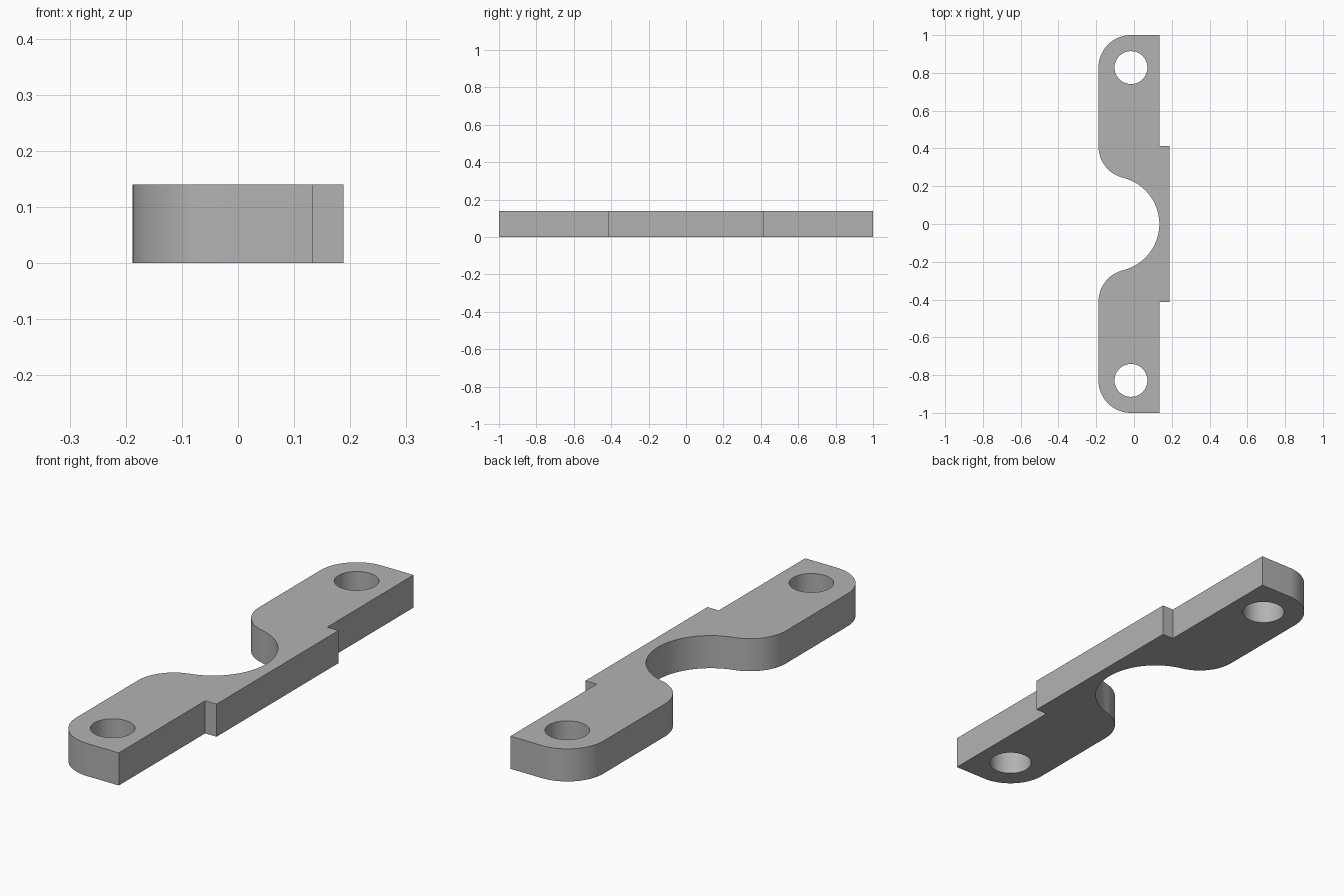
import bpy
import bmesh
from math import atan2, cos, pi, sin, sqrt

if "Cube" in bpy.data.objects:
    bpy.data.objects.remove(bpy.data.objects["Cube"], do_unlink=True)

THICK = 0.14
LEFT, BACK, TAB = -0.188, 0.134, 0.188   # x of rounded side, straight side, raised tab
TAB_HALF = 0.414
CORNER = 0.172                           # radius of rounded ends and notch shoulders
HOLE = 0.087
NOTCH = 0.252


def arc(cx, cy, r, a0, a1, n):
    return [(cx + r * cos(a0 + (a1 - a0) * i / n),
             cy + r * sin(a0 + (a1 - a0) * i / n)) for i in range(n + 1)]


# Half outline: tab step, rounded end, shoulder fillet, tangent round notch
corner_x = LEFT + CORNER
end_y = 1 - CORNER
notch_x = BACK - NOTCH
dx = corner_x - notch_x
shoulder_y = sqrt((NOTCH + CORNER) ** 2 - dx ** 2)
phi = atan2(shoulder_y, dx)

half = [(TAB, TAB_HALF), (BACK, TAB_HALF), (BACK, 1)]
half += arc(corner_x, end_y, CORNER, pi / 2, pi, 20)
half += arc(corner_x, shoulder_y, CORNER, pi, pi + phi, 20)
half += arc(notch_x, 0, NOTCH, phi, 0, 28)[1:]
outline = half + [(x, -y) for x, y in reversed(half[:-1])]

# Screw holes at both ends
loops = [outline]
for side in (1, -1):
    loops.append(arc(corner_x, side * end_y, HOLE, 0, 2 * pi, 48)[:-1])

# Fill the flat profile and extrude it to a plate
bm = bmesh.new()
for pts in loops:
    verts = [bm.verts.new((x, y, 0)) for x, y in pts]
    for i, v in enumerate(verts):
        bm.edges.new((v, verts[i - 1]))
bmesh.ops.triangle_fill(bm, edges=bm.edges[:], use_beauty=True, normal=(0, 0, 1))
ext = bmesh.ops.extrude_face_region(bm, geom=bm.faces[:], use_keep_orig=True)
top = [g for g in ext["geom"] if isinstance(g, bmesh.types.BMVert)]
bmesh.ops.translate(bm, verts=top, vec=(0, 0, THICK))
bmesh.ops.recalc_face_normals(bm, faces=bm.faces[:])

mesh = bpy.data.meshes.new("notched_plate")
bm.to_mesh(mesh)
bm.free()
plate = bpy.data.objects.new("notched_plate", mesh)
bpy.context.collection.objects.link(plate)

# Plain grey material
grey = bpy.data.materials.new("plain_grey")
grey.use_nodes = True
colour = (0.45, 0.45, 0.45, 1)
grey.diffuse_color = colour
grey.node_tree.nodes["Principled BSDF"].inputs["Base Color"].default_value = colour
mesh.materials.append(grey)

# Smooth curved walls, keep rims crisp
bpy.ops.object.select_all(action='DESELECT')
plate.select_set(True)
bpy.context.view_layer.objects.active = plate
bpy.ops.object.shade_smooth_by_angle(angle=pi / 6)
